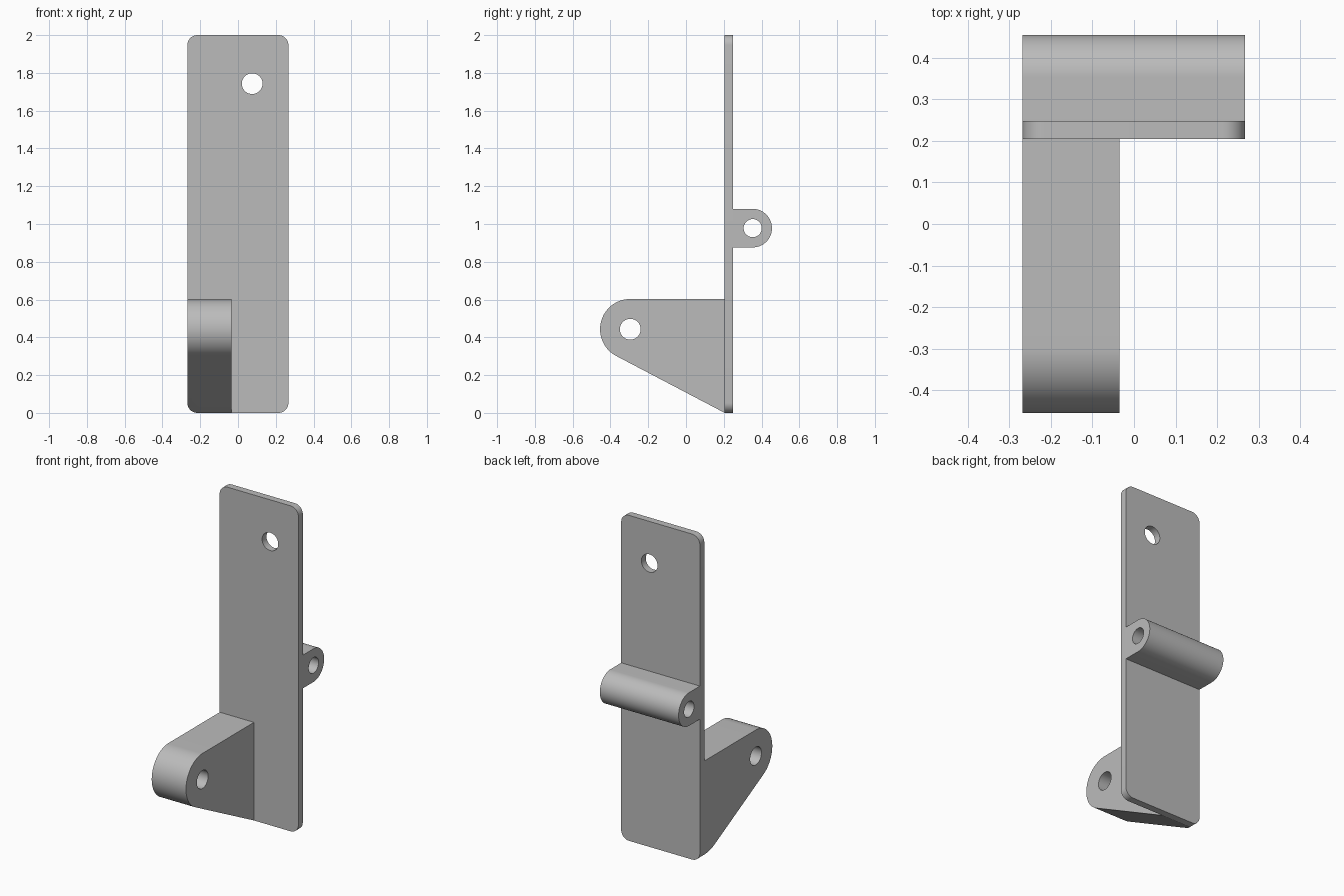
import bpy, bmesh
from math import cos, sin, asin, atan2, hypot, pi, radians
from mathutils import Vector

if "Cube" in bpy.data.objects:
    bpy.data.objects.remove(bpy.data.objects["Cube"])

grey = bpy.data.materials.new("plain grey")
colour = (0.5, 0.5, 0.5, 1)
grey.diffuse_color = colour
grey.use_nodes = True
grey.node_tree.nodes["Principled BSDF"].inputs["Base Color"].default_value = colour

LEFT, RIGHT = -0.268, 0.267
FRONT, BACK = 0.205, 0.248


def arc(cu, cv, r, start, end, steps):
    """Points along a circular arc, both ends included."""
    return [(cu + r * cos(start + (end - start) * i / steps),
             cv + r * sin(start + (end - start) * i / steps))
            for i in range(steps + 1)]


def circle(cu, cv, r):
    return arc(cu, cv, r, 0, 2 * pi, 48)[:-1]


def prism(name, outline, axis, lo, hi):
    """Extrude an outline along x (outline in y, z) or y (outline in x, z)."""
    def place(u, v, d):
        return (d, u, v) if axis == "x" else (u, d, v)
    bm = bmesh.new()
    face = bm.faces.new([bm.verts.new(place(u, v, lo)) for u, v in outline])
    result = bmesh.ops.extrude_face_region(bm, geom=[face])
    verts = [g for g in result["geom"] if isinstance(g, bmesh.types.BMVert)]
    bmesh.ops.translate(bm, verts=verts, vec=Vector(place(0, 0, hi - lo)))
    bmesh.ops.recalc_face_normals(bm, faces=bm.faces)
    mesh = bpy.data.meshes.new(name)
    bm.to_mesh(mesh)
    bm.free()
    mesh.materials.append(grey)
    obj = bpy.data.objects.new(name, mesh)
    bpy.context.collection.objects.link(obj)
    return obj


def select(obj):
    bpy.ops.object.select_all(action="DESELECT")
    obj.select_set(True)
    bpy.context.view_layer.objects.active = obj


def cut(obj, tool, operation="DIFFERENCE"):
    mod = obj.modifiers.new("cut", "BOOLEAN")
    mod.operation, mod.solver, mod.object = operation, "EXACT", tool
    select(obj)
    bpy.ops.object.modifier_apply(modifier=mod.name)
    bpy.data.objects.remove(tool)


# Tall plate with rounded corners and a mounting hole
R = 0.053
corners = [(RIGHT - R, 2 - R), (LEFT + R, 2 - R), (LEFT + R, R), (RIGHT - R, R)]
plate_outline = [p for i, (x, z) in enumerate(corners)
                 for p in arc(x, z, R, i * pi / 2, (i + 1) * pi / 2, 10)]
plate = prism("back_plate", plate_outline, "y", FRONT, BACK)
cut(plate, prism("hole_cutter", circle(0.075, 1.743, 0.055), "y", 0, 1))

# Front arm: rounded nose, with the underside tangent to the nose
cy, cz, r = -0.295, 0.443, 0.16
dy, dz = cy - FRONT, cz
tangent = atan2(dz, dy) + asin(r / hypot(dy, dz)) + pi / 2
arm_outline = [(FRONT, 0), (FRONT, cz + r)] + arc(cy, cz, r, pi / 2, tangent, 40)
arm = prism("front_arm", arm_outline, "x", LEFT, -0.035)
cut(arm, prism("corner_trim", plate_outline, "y", -1, 1), "INTERSECT")
cut(arm, prism("hole_cutter", circle(cy, cz, 0.055), "x", -1, 1))

# Rear lug: full-width barrel with a through hole
cy, cz, r = 0.353, 0.978, 0.102
lug_outline = [(BACK, cz - r)] + arc(cy, cz, r, -pi / 2, pi / 2, 48) + [(BACK, cz + r)]
lug = prism("rear_lug", lug_outline, "x", LEFT, RIGHT)
cut(lug, prism("hole_cutter", circle(cy, cz, 0.048), "x", -1, 1))

for part in (plate, arm, lug):
    select(part)
    bpy.ops.object.shade_smooth_by_angle(angle=radians(25))
